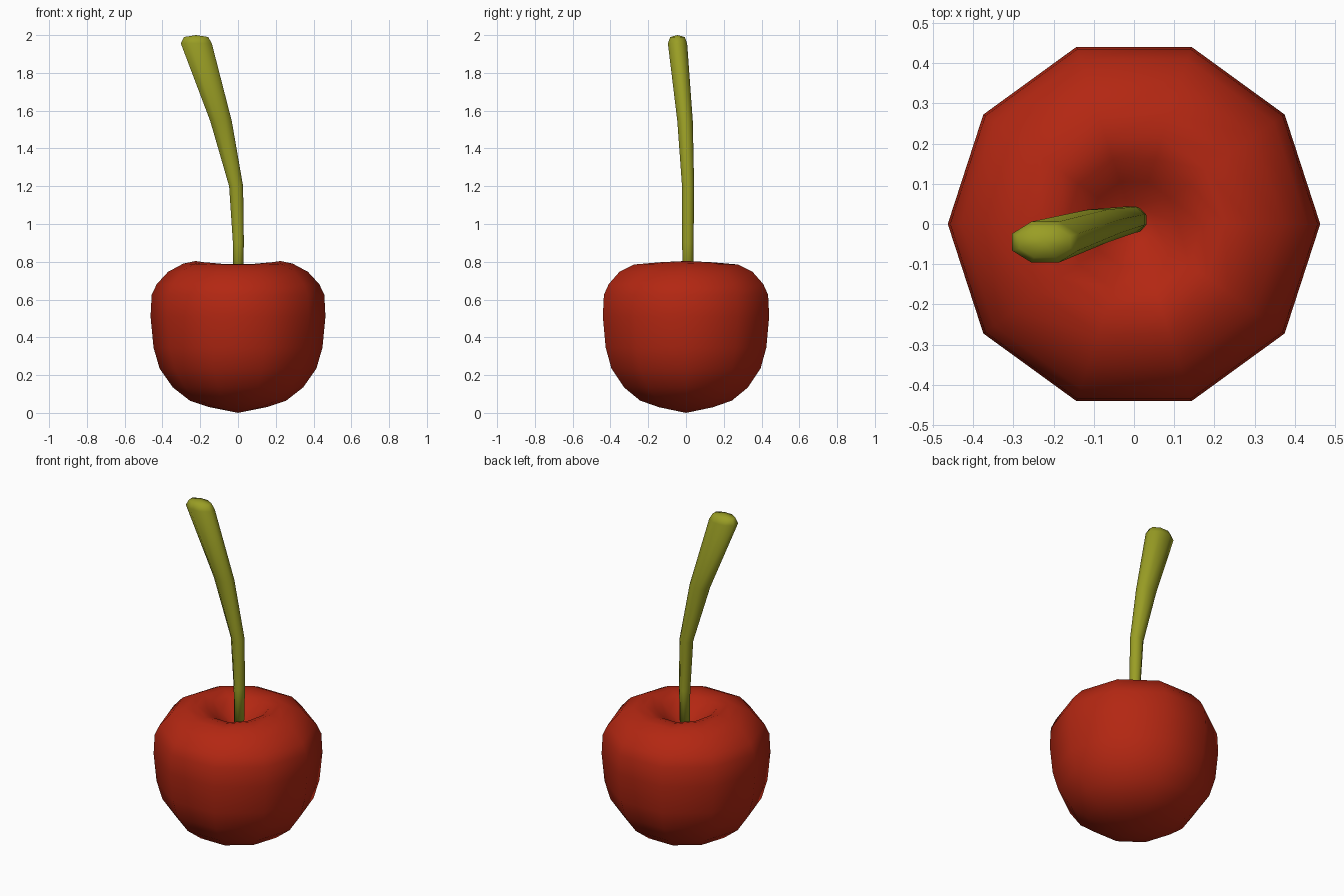
import bpy, bmesh, math

if "Cube" in bpy.data.objects:
    bpy.data.objects.remove(bpy.data.objects["Cube"])


def material(name, rgb):
    m = bpy.data.materials.new(name)
    m.diffuse_color = (*rgb, 1)
    m.use_nodes = True
    m.node_tree.nodes["Principled BSDF"].inputs["Base Color"].default_value = m.diffuse_color
    return m


def loft(name, rings, mat, bottom=None, top=None):
    """Skin a list of point rings; close ends with a point or a flat cap."""
    bm = bmesh.new()
    loops = [[bm.verts.new(p) for p in ring] for ring in rings]
    n = len(loops[0])
    for a, b in zip(loops, loops[1:]):
        for i in range(n):
            j = (i + 1) % n
            bm.faces.new((a[i], a[j], b[j], b[i]))
    for loop, tip in ((loops[0], bottom), (loops[-1], top)):
        if tip:
            v = bm.verts.new(tip)
            for i in range(n):
                bm.faces.new((loop[i], loop[(i + 1) % n], v))
        else:
            bm.faces.new(loop)
    bmesh.ops.recalc_face_normals(bm, faces=bm.faces)
    for f in bm.faces:
        f.smooth = True
    me = bpy.data.meshes.new(name)
    bm.to_mesh(me)
    bm.free()
    me.materials.append(mat)
    ob = bpy.data.objects.new(name, me)
    bpy.context.collection.objects.link(ob)
    return ob


red = material("cherry red", (0.45, 0.02, 0.006))
green = material("stem green", (0.32, 0.34, 0.018))

# Fruit: ten-sided lathe; radius, height, and how much the rim dips front and back
profile = [(0.15, 0.03, 0), (0.255, 0.065, 0), (0.345, 0.135, 0), (0.415, 0.235, 0),
           (0.447, 0.345, 0), (0.463, 0.51, 0), (0.457, 0.625, 0), (0.43, 0.682, 0),
           (0.37, 0.747, 0), (0.29, 0.79, 0.005), (0.225, 0.804, 0.018),
           (0.17, 0.785, 0.015), (0.11, 0.73, 0.005), (0.05, 0.685, 0)]
rings = []
for r, z, dip in profile:
    angles = [math.tau * i / 10 for i in range(10)]
    rings.append([(r * math.cos(a), r * math.sin(a), z - dip * math.sin(a) ** 2)
                  for a in angles])
loft("cherry_fruit", rings, red, bottom=(0, 0, 0.0), top=(0, 0, 0.67))

# Stem: bent, widening tube; centre x, y, z and half widths x, y
path = [(0.0, 0.01, 0.65, 0.025, 0.029), (0.002, 0.01, 0.9, 0.029, 0.03),
        (-0.01, 0.011, 1.2, 0.037, 0.032), (-0.09, -0.005, 1.545, 0.057, 0.041),
        (-0.221, -0.045, 1.957, 0.082, 0.051), (-0.222, -0.045, 1.99, 0.064, 0.038)]
rings = []
for x, y, z, rx, ry in path:
    angles = [math.tau * (i + 0.5) / 8 for i in range(8)]
    k = 1 / math.cos(math.pi / 8)
    rings.append([(x + k * rx * math.cos(a), y + k * ry * math.sin(a), z) for a in angles])
loft("cherry_stem", rings, green, top=(-0.222, -0.045, 2.0))
